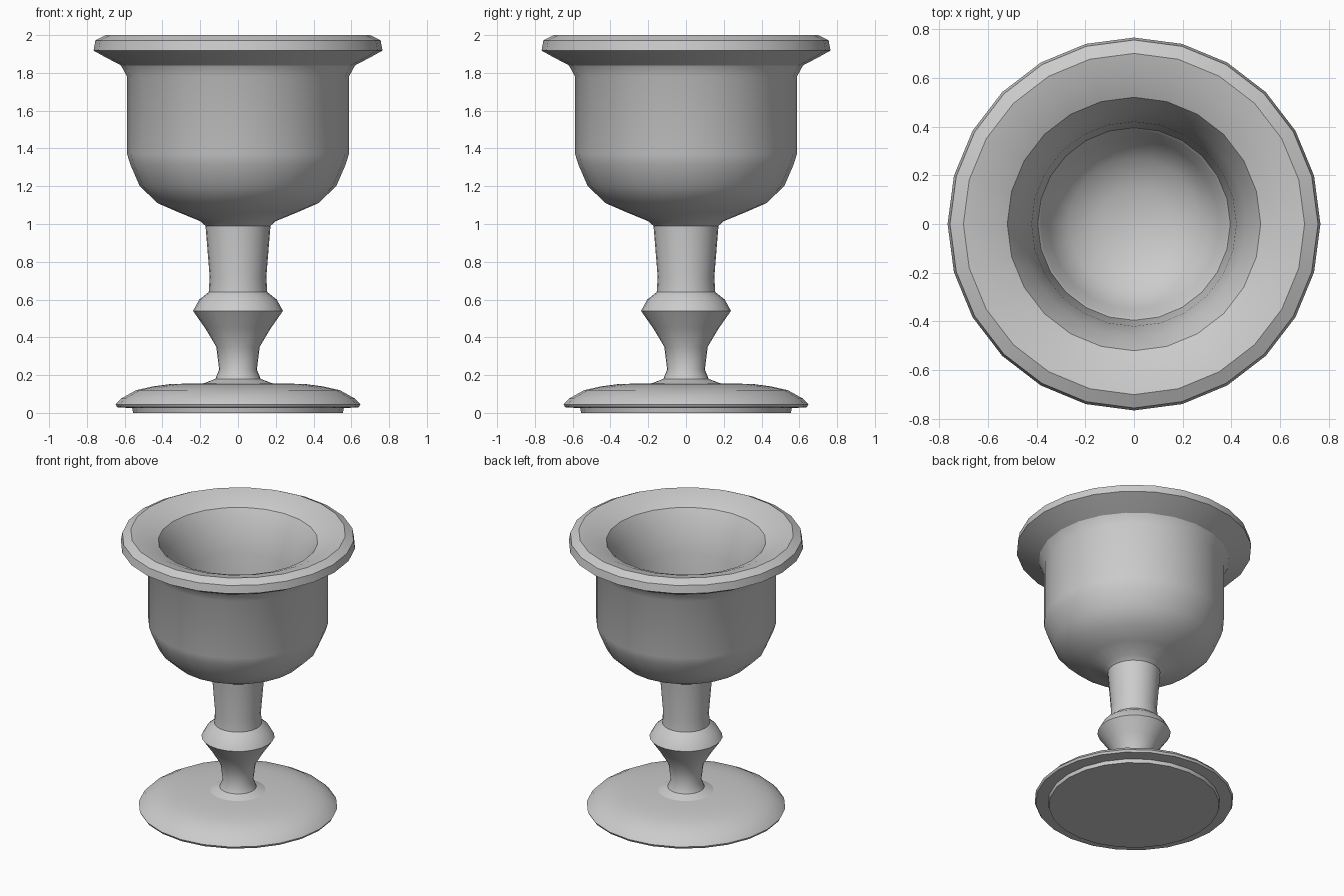
import bpy, bmesh, math

if "Cube" in bpy.data.objects:
    bpy.data.objects.remove(bpy.data.objects["Cube"])

SIDES = 24

grey = bpy.data.materials.new("plain grey")
grey.diffuse_color = (0.6, 0.6, 0.6, 1)
grey.use_nodes = True
grey.node_tree.nodes["Principled BSDF"].inputs["Base Color"].default_value = grey.diffuse_color


def lathe(name, profile):
    """Spin a (radius, height) profile around z; zero radius closes to a point."""
    bm = bmesh.new()
    rings = []
    for r, z in profile:
        if r == 0:
            rings.append([bm.verts.new((0, 0, z))] * SIDES)
        else:
            angles = [2 * math.pi * i / SIDES for i in range(SIDES)]
            rings.append([bm.verts.new((r * math.cos(a), r * math.sin(a), z)) for a in angles])
    for low, high in zip(rings, rings[1:]):
        for i in range(SIDES):
            j = (i + 1) % SIDES
            corners = dict.fromkeys((low[i], low[j], high[j], high[i]))
            bm.faces.new(list(corners))
    mesh = bpy.data.meshes.new(name)
    bm.to_mesh(mesh)
    bm.free()
    mesh.materials.append(grey)
    obj = bpy.data.objects.new(name, mesh)
    bpy.context.collection.objects.link(obj)
    bpy.ops.object.select_all(action='DESELECT')
    obj.select_set(True)
    bpy.context.view_layer.objects.active = obj
    bpy.ops.object.shade_smooth_by_angle(angle=math.radians(30))
    return obj


# Foot: recessed underside, thin edge and domed top
lathe("foot", [(0, 0), (0.555, 0), (0.56, 0.025), (0.64, 0.03), (0.648, 0.045),
               (0.62, 0.075), (0.54, 0.12), (0.45, 0.14), (0.355, 0.153), (0.18, 0.157)])

# Stem: flared bottom, knop and tapered neck
lathe("stem", [(0.18, 0.157), (0.12, 0.18), (0.10, 0.23), (0.115, 0.35), (0.175, 0.45),
               (0.238, 0.54), (0.205, 0.60), (0.155, 0.64), (0.15, 0.72), (0.172, 0.99)])

# Cup: rounded bowl, flared rim, funnel throat and hollow
outside = [(0.172, 0.99), (0.20, 1.015), (0.31, 1.06), (0.425, 1.11), (0.52, 1.20),
           (0.57, 1.315), (0.587, 1.37), (0.587, 1.78)]
rim = [(0.62, 1.84), (0.70, 1.882), (0.765, 1.918), (0.755, 1.972), (0.70, 2.0)]
inside = [(0.61, 1.98), (0.52, 1.94), (0.46, 1.83), (0.42, 1.65), (0.395, 1.40),
          (0.385, 1.39), (0.35, 1.28), (0.27, 1.19), (0.15, 1.135), (0, 1.12)]
lathe("cup", outside + rim + inside)
